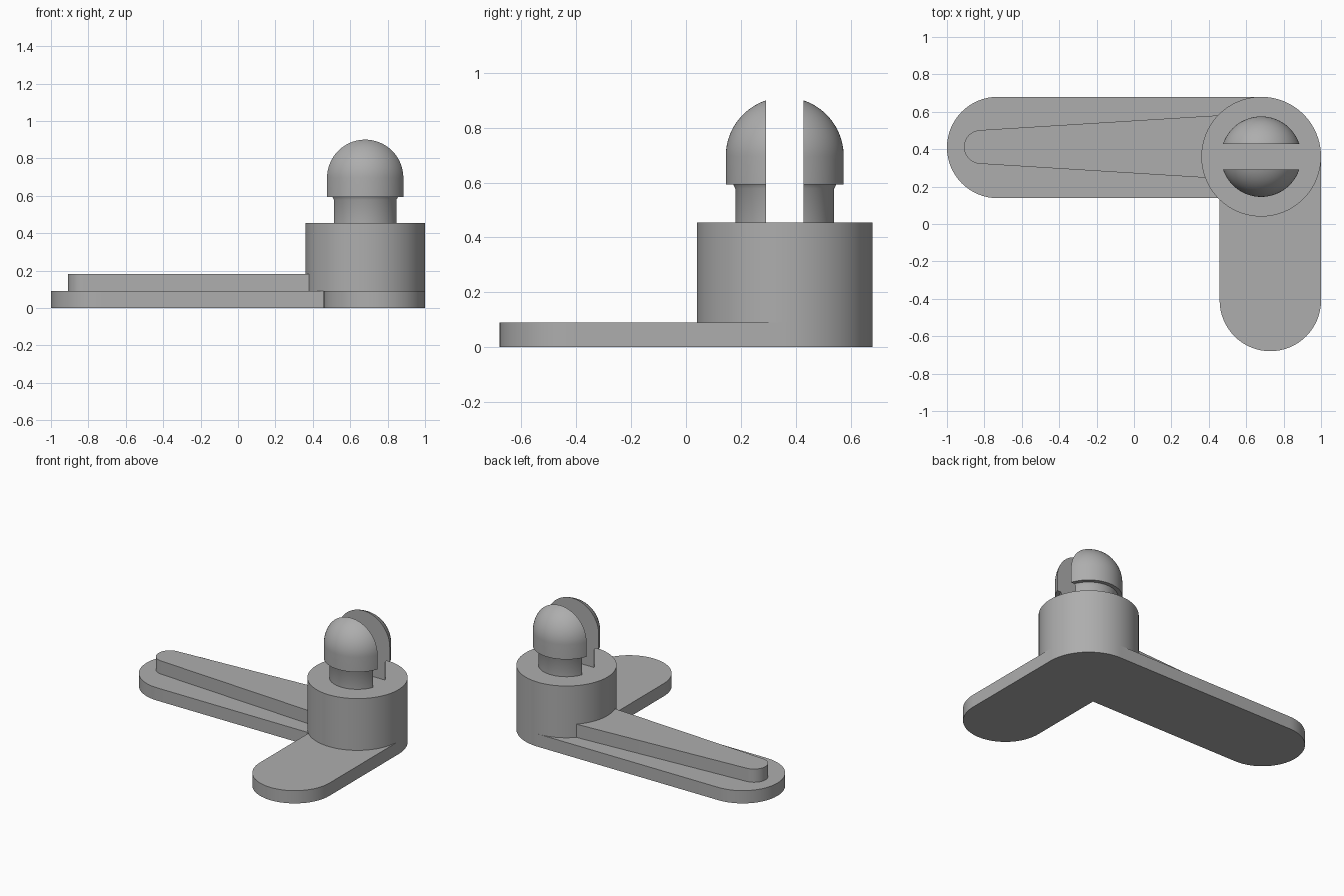
import bpy, bmesh, math
from mathutils import Matrix, Vector

cube = bpy.data.objects.get("Cube")
if cube:
    bpy.data.objects.remove(cube, do_unlink=True)

grey = bpy.data.materials.new("plain grey")
grey.use_nodes = True
COLOUR = (0.42, 0.42, 0.42, 1)
grey.diffuse_color = COLOUR
grey.node_tree.nodes["Principled BSDF"].inputs["Base Color"].default_value = COLOUR

PIVOT = Vector((0.68, 0.36, 0))
BASE_TOP, RIB_TOP, BOSS_TOP = 0.09, 0.183, 0.455


def finish(name, bm, location=(0, 0, 0)):
    bmesh.ops.recalc_face_normals(bm, faces=bm.faces[:])
    mesh = bpy.data.meshes.new(name)
    bm.to_mesh(mesh)
    bm.free()
    mesh.materials.append(grey)
    obj = bpy.data.objects.new(name, mesh)
    obj.location = location
    bpy.context.collection.objects.link(obj)
    bpy.ops.object.select_all(action='DESELECT')
    bpy.context.view_layer.objects.active = obj
    obj.select_set(True)
    bpy.ops.object.shade_smooth_by_angle(angle=math.radians(30))
    return obj


def arc(cx, cy, r, start, end, steps=32):
    angles = [math.radians(start + (end - start) * i / steps) for i in range(steps + 1)]
    return [(cx + r * math.cos(a), cy + r * math.sin(a)) for a in angles]


def slab(name, outline, low, high):
    bm = bmesh.new()
    face = bm.faces.new([bm.verts.new((x, y, low)) for x, y in outline])
    top = bmesh.ops.extrude_face_region(bm, geom=[face])["geom"]
    bmesh.ops.translate(bm, vec=(0, 0, high - low),
                        verts=[v for v in top if isinstance(v, bmesh.types.BMVert)])
    return finish(name, bm)


# L-shaped base plate with rounded arm ends and a corner that follows the boss
r = 0.271
corner = arc(PIVOT.x, PIVOT.y, 0.32, 0, 90)
long_end = arc(-1 + r, 0.68 - r, r, 90, 270)
short_end = arc(1 - r, -0.68 + r, r, 180, 360)
slab("base_plate", corner + long_end + [(1 - 2 * r, 0.68 - 2 * r)] + short_end, 0, BASE_TOP)

# Tapered rib running along the long arm into the boss
rib_y = 0.412
rib = arc(-0.819, rib_y, 0.09, 93.5, 266.5) + [(0.6, rib_y - 0.178), (0.6, rib_y + 0.178)]
slab("stiffening_rib", rib, BASE_TOP, RIB_TOP)

# Round boss
slab("boss", arc(PIVOT.x, PIVOT.y, 0.32, 0, 360, 128)[:-1], BASE_TOP, BOSS_TOP)

# Split snap pin: turned profile, cut to one prong and mirrored across the slot
HEAD_R, HEAD_Z = 0.215, 0.696
profile = [(0, BOSS_TOP - 0.02), (0.18, BOSS_TOP - 0.02), (0.18, 0.578),
           (0.188, 0.593), (HEAD_R, 0.593)] + arc(0, HEAD_Z, HEAD_R, 0, 90, 24)
bm = bmesh.new()
verts = [bm.verts.new((x, 0, z)) for x, z in profile]
edges = [bm.edges.new(pair) for pair in zip(verts, verts[1:])]
bmesh.ops.spin(bm, geom=verts + edges, cent=(0, 0, 0), axis=(0, 0, 1),
               angle=math.tau, steps=96)
bmesh.ops.remove_doubles(bm, verts=bm.verts[:], dist=0.0005)
bmesh.ops.bisect_plane(bm, geom=bm.verts[:] + bm.edges[:] + bm.faces[:],
                       plane_co=(0, 0.068, 0), plane_no=(0, 1, 0), clear_inner=True)
bmesh.ops.contextual_create(bm, geom=[e for e in bm.edges if e.is_boundary])
# second prong
prong = bm.verts[:] + bm.edges[:] + bm.faces[:]
copy = bmesh.ops.duplicate(bm, geom=prong)["geom"]
bmesh.ops.rotate(bm, verts=[v for v in copy if isinstance(v, bmesh.types.BMVert)],
                 cent=(0, 0, 0), matrix=Matrix.Rotation(math.pi, 3, 'Z'))
finish("split_snap_pin", bm, PIVOT)
